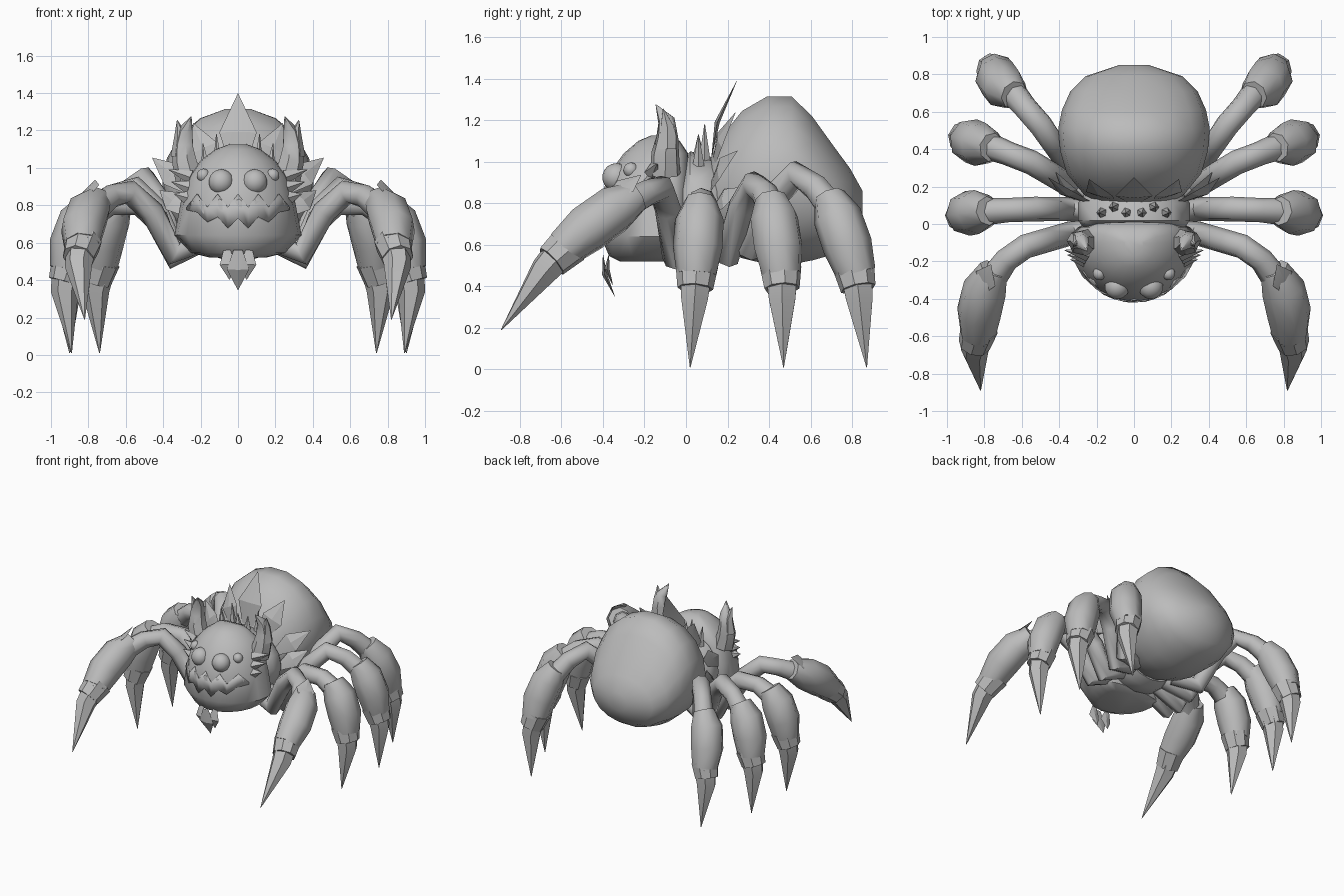
import bpy, bmesh, math
from mathutils import Vector as V

if "Cube" in bpy.data.objects:
    bpy.data.objects.remove(bpy.data.objects["Cube"])

grey = bpy.data.materials.new("stone grey")
grey.diffuse_color = (0.5, 0.5, 0.5, 1)
grey.use_nodes = True
grey.node_tree.nodes["Principled BSDF"].inputs["Base Color"].default_value = grey.diffuse_color


def finish(name, bm, angle=35):
    bmesh.ops.recalc_face_normals(bm, faces=bm.faces)
    me = bpy.data.meshes.new(name)
    bm.to_mesh(me)
    bm.free()
    me.materials.append(grey)
    me.shade_smooth()
    me.set_sharp_from_angle(angle=math.radians(angle))
    ob = bpy.data.objects.new(name, me)
    bpy.context.collection.objects.link(ob)
    return ob


def loft(name, rings, angle=35):
    """Skin a list of equal rings and close both ends."""
    bm = bmesh.new()
    rows = [[bm.verts.new(p) for p in r] for r in rings]
    n = len(rows[0])
    for a, b in zip(rows, rows[1:]):
        for i in range(n):
            j = (i + 1) % n
            bm.faces.new((a[i], a[j], b[j], b[i]))
    bm.faces.new(rows[0])
    bm.faces.new(rows[-1])
    return finish(name, bm, angle)


def tube(name, pts, radii, s=1, sides=8, angle=35):
    """Tapered tube along points; s = -1 mirrors it."""
    pts = [V(p) for p in pts]
    side, rings = None, []
    for i, p in enumerate(pts):
        t = (pts[min(i + 1, len(pts) - 1)] - pts[max(i - 1, 0)]).normalized()
        if side is None:
            side = t.cross(V((0, 0, 1))) if abs(t.z) < 0.95 else V((1, 0, 0))
        side = (side - t * side.dot(t)).normalized()
        up, r = side.cross(t), max(radii[i], 0.002)
        ring = []
        for k in range(sides):
            a = 2 * math.pi * k / sides
            q = p + (side * math.cos(a) + up * math.sin(a)) * r
            ring.append((q.x * s, q.y, q.z))
        rings.append(ring)
    return loft(name, rings, angle)


def leaf(name, base, tip, width, face, s=1, bend=0.02):
    """Flat pointed plate with a raised middle ridge."""
    base, tip, face = V(base), V(tip), V(face).normalized()
    ax = tip - base
    w = ax.cross(face).normalized() * width
    nrm = w.cross(ax).normalized()
    mid = base + ax * 0.45 + nrm * bend
    pts = [base - w * 0.4, base + w * 0.4, mid + w, tip, mid - w,
           mid + nrm * 0.012, mid - nrm * 0.012]
    bm = bmesh.new()
    v = [bm.verts.new((p.x * s, p.y, p.z)) for p in pts]
    for i in range(5):
        j = (i + 1) % 5
        bm.faces.new((v[i], v[j], v[5]))
        bm.faces.new((v[j], v[i], v[6]))
    return finish(name, bm, 15)


def ball(name, c, r):
    bm = bmesh.new()
    bmesh.ops.create_uvsphere(bm, u_segments=14, v_segments=9, radius=r)
    bmesh.ops.translate(bm, verts=bm.verts, vec=c)
    return finish(name, bm, 60)


def y_loft(name, secs, sides):
    """Body from (y, bottom, top, half width) sections."""
    turn = [2 * math.pi * k / sides for k in range(sides)]
    return loft(name, [[(rx * math.cos(a), y, (lo + hi) / 2 + (hi - lo) / 2 * math.sin(a))
                        for a in turn] for y, lo, hi, rx in secs], 50)


# Abdomen and collar
y_loft("abdomen", [(.10, .64, .98, .20), (.16, .58, 1.11, .27), (.27, .53, 1.25, .36),
                   (.39, .50, 1.32, .395), (.51, .50, 1.32, .405), (.61, .52, 1.22, .385),
                   (.71, .55, 1.08, .34), (.79, .60, .97, .26), (.85, .72, .86, .08)], 18)
y_loft("collar", [(-.02, .55, 1.0, .27), (.02, .53, 1.05, .3),
                  (.11, .53, 1.03, .3), (.18, .56, .98, .25)], 16)

# Head from height sections: z, half width, front y, back y
HEAD = [(.52, .15, -.32, -.02), (.545, .25, -.37, .02), (.64, .34, -.41, .02),
        (.82, .305, -.415, .02), (.95, .27, -.365, .02), (1.04, .20, -.30, .01),
        (1.10, .12, -.23, -.03), (1.125, .05, -.17, -.09)]
YC = -.10


def head_ring(sec, n=20):
    z, rx, yf, yb = sec
    ring = []
    for k in range(n):
        c, s = math.cos(2 * math.pi * k / n), math.sin(2 * math.pi * k / n)
        if s > 1e-6:  # squarer at the back
            ring.append((rx * math.copysign(abs(c) ** .6, c), YC + (yb - YC) * s ** .7, z))
        else:
            ring.append((rx * c, YC + (YC - yf) * s, z))
    return ring


loft("head", [head_ring(h) for h in HEAD], 45)


def face_y(x, z):
    for a, b in zip(HEAD, HEAD[1:]):
        if a[0] <= z <= b[0]:
            t = (z - a[0]) / (b[0] - a[0])
            rx, yf = a[1] + (b[1] - a[1]) * t, a[2] + (b[2] - a[2]) * t
            return YC - (YC - yf) * math.sqrt(max(0, 1 - (x / rx) ** 2))


# Zigzag mouth plate: alternating high and low teeth, curling up at the corners
bm = bmesh.new()
rows = []
for i in range(-5, 6):
    x, odd = i * .055, abs(i) % 2
    top = .78 if odd else .85
    low = .675 + .004 * i * i if odd else .73 + .002 * i * i
    rows.append([bm.verts.new((x, face_y(x, z) - .008, z)) for z in (top + .01, low)])
for p, q in zip(rows, rows[1:]):
    bm.faces.new((p[0], p[1], q[1], q[0]))
mouth = finish("mouth", bm, 20)
mouth.modifiers.new("thickness", "SOLIDIFY").thickness = .009

# Central back leaf and chin beard
leaf("back_leaf_centre", (0, .12, 1), (0, .25, 1.4), .10, (0, -1, .2), bend=.03)
leaf("beard_centre", (0, -.40, .56), (0, -.34, .345), .06, (0, -1, 0))

# Leg joints: low bend, peak, knee, ankle, claw tip
LEGS = {
    "front": [(.34, -.05, .54), (.58, -.12, .87), (.75, -.24, .83), (.835, -.59, .58), (.82, -.89, .19)],
    "second": [(.34, .08, .52), (.53, .08, .81), (.78, .07, .81), (.91, .05, .46), (.89, .02, .01)],
    "third": [(.33, .20, .55), (.55, .33, .89), (.76, .41, .82), (.89, .46, .46), (.90, .47, .01)],
    "rear": [(.34, .30, .58), (.50, .53, .94), (.64, .69, .83), (.74, .82, .46), (.74, .87, .01)],
}


def leg(name, joints, tag, s):
    low, peak, knee, ankle, tip = map(V, joints)
    hip = V((low.x * .5, low.y * .75, .62))
    rise = low.lerp(peak, .5) + V((0, 0, .06))
    bulge = V((.022, 0, .015))
    tube(f"{name}_leg_limb_{tag}", [hip, low, rise, peak, peak.lerp(knee, .6), knee.lerp(ankle, .2)],
         [.06, .065, .065, .066, .065, .075], s, 8, 60)
    tube(f"{name}_leg_armour_{tag}", [knee, knee.lerp(ankle, .3) + bulge,
                                      knee.lerp(ankle, .68) + bulge, ankle],
         [.078, .118, .12, .096], s, 8, 46)
    tube(f"{name}_leg_cuff_{tag}", [knee.lerp(ankle, .9), ankle.lerp(tip, .19) + bulge],
         [.102, .086], s, 8, 40)
    tube(f"{name}_leg_claw_{tag}", [ankle, ankle.lerp(tip, .3) + bulge, tip],
         [.086, .074, 0], s, 6, 32)
    if name == "front":  # pointed knee guard over the armour
        leaf(f"{name}_knee_guard_{tag}", knee.lerp(ankle, .33) + V((.04, 0, .09)),
             knee.lerp(ankle, -.07) + V((.02, 0, .09)), .07, (.5, 0, 1), s, 0)


for s, tag in ((1, "right"), (-1, "left")):
    for name, joints in LEGS.items():
        leg(name, joints, tag, s)

    # Eyes
    ball(f"big_eye_{tag}", (.09 * s, -.335, .925), .068)
    ball(f"small_eye_{tag}", (.185 * s, -.265, .96), .036)

    # Forked horns
    tube(f"horn_{tag}", [(.26, -.10, .94), (.285, -.10, 1.04), (.29, -.09, 1.12),
                         (.28, -.095, 1.2), (.25, -.145, 1.275)],
         [.075, .068, .054, .042, 0], s, 7, 50)
    tube(f"horn_fork_{tag}", [(.31, -.09, 1.06), (.305, -.09, 1.17), (.325, -.11, 1.255)],
         [.05, .036, 0], s, 6, 50)

    # Cheek spikes and collar thorns
    for i in range(3):
        tube(f"cheek_spike_{i}_{tag}", [(.25 + .01 * i, -.16 - .015 * i, .95 - .055 * i),
                                        (.37 - .015 * i, -.14 - .025 * i, .99 - .065 * i)],
             [.04, 0], s, 5, 20)
        x, y, z = .04 + .065 * i, .09 if i == 1 else .06, 1.02 - .02 * i
        tube(f"collar_thorn_{i}_{tag}", [(x, y, z), (x * 1.1, y, 1.18 - .05 * (i != 1))],
             [.03, 0], s, 5, 20)

    # Leaves fanning around the front of the abdomen
    for i, (b, t) in enumerate([((.13, .13, .98), (.24, .24, 1.24)),
                                ((.25, .12, .88), (.46, .25, 1.055)),
                                ((.27, .13, .76), (.42, .28, .88))]):
        leaf(f"back_leaf_{i}_{tag}", b, t, .08 - .01 * i, (.3, -1, .3), s, .02)
    leaf(f"beard_side_{tag}", (.06, -.37, .56), (.045, -.35, .4), .045, (0, -1, 0), s)
